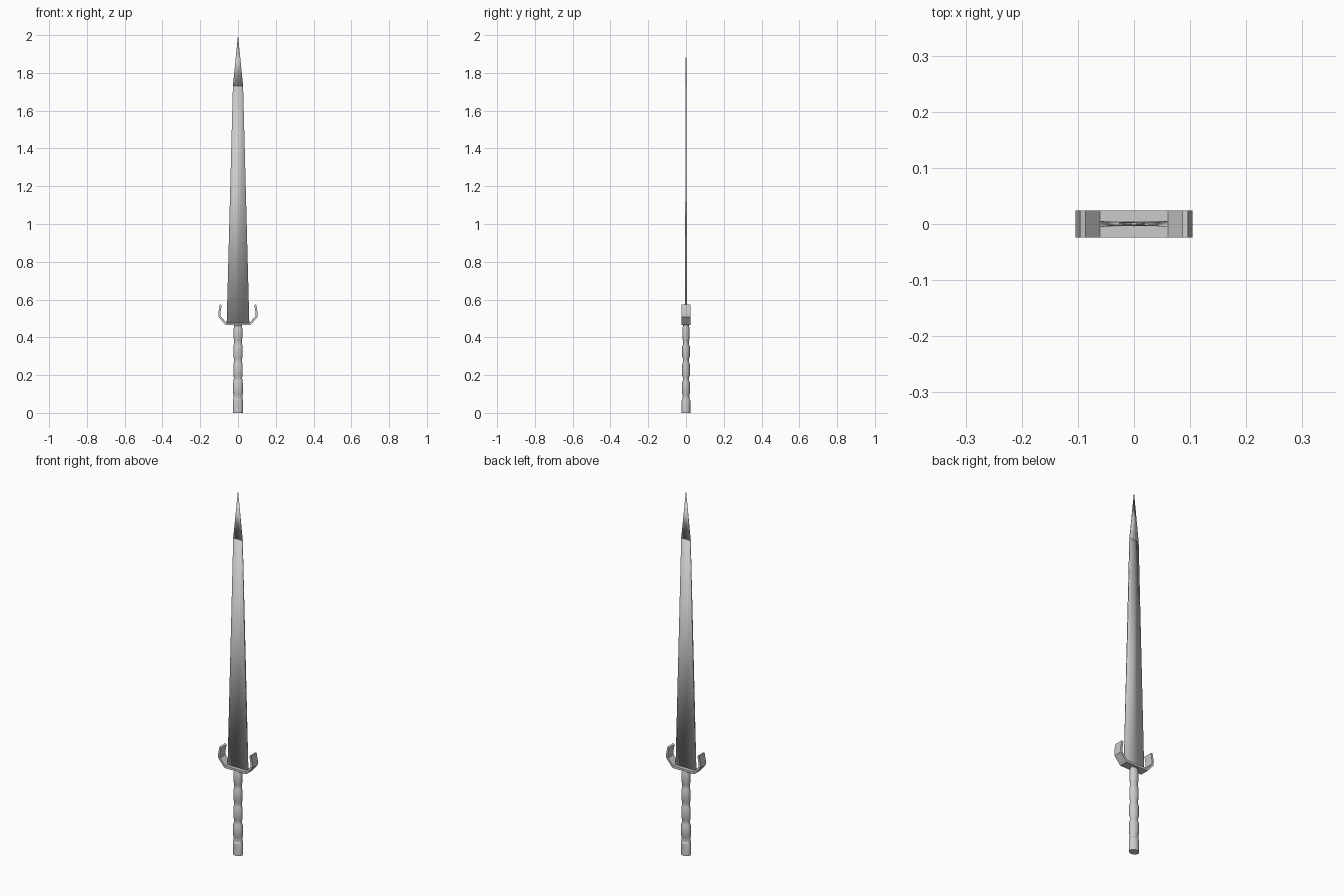
import bpy, bmesh, math

if "Cube" in bpy.data.objects:
    bpy.data.objects.remove(bpy.data.objects["Cube"])


def loft(name, rings, angle=None):
    """Skin a stack of closed rings (a one-point ring makes an apex) and cap the ends."""
    bm = bmesh.new()
    loops = [[bm.verts.new(p) for p in ring] for ring in rings]
    for a, b in zip(loops, loops[1:]):
        n = len(a)
        for i in range(n):
            j = (i + 1) % n
            if len(b) == 1:
                bm.faces.new((a[i], a[j], b[0]))
            else:
                bm.faces.new((a[i], a[j], b[j], b[i]))
    bm.faces.new(loops[0][::-1])
    if len(loops[-1]) > 1:
        bm.faces.new(loops[-1])
    bmesh.ops.recalc_face_normals(bm, faces=bm.faces)
    mesh = bpy.data.meshes.new(name)
    bm.to_mesh(mesh)
    bm.free()
    ob = bpy.data.objects.new(name, mesh)
    bpy.context.collection.objects.link(ob)
    bpy.ops.object.select_all(action='DESELECT')
    bpy.context.view_layer.objects.active = ob
    ob.select_set(True)
    if angle is None:
        bpy.ops.object.shade_smooth()
    else:
        bpy.ops.object.shade_smooth_by_angle(angle=math.radians(angle))
    return ob


def blade_ring(w, t, z):
    """Flat blade section with a centre line on both faces."""
    return [(-w, -t, z), (0, -t * 0.8, z), (w, -t, z),
            (w, t, z), (0, t * 0.8, z), (-w, t, z)]


def oval_ring(rx, ry, z, n=16):
    return [(rx * math.cos(2 * math.pi * i / n), ry * math.sin(2 * math.pi * i / n), z)
            for i in range(n)]


# blade and separate point, softly shaded along their length
loft("blade", [blade_ring(0.060, 0.005, 0.472), blade_ring(0.027, 0.003, 1.73)])
loft("blade_point", [blade_ring(0.027, 0.003, 1.73), [(0, 0, 2.0)]])

# guard: flat strip bent upward into a hook on each side
outer = [(0.066, 0.465), (0.103, 0.508), (0.104, 0.532), (0.096, 0.574)]
inner = [(0.086, 0.571), (0.093, 0.530), (0.092, 0.512), (0.061, 0.477)]
half = outer + inner
profile = half + [(-x, z) for x, z in reversed(half)]
# hook strips are lofted across the depth of the guard
loft("guard", [[(x, y, z) for x, z in profile] for y in (-0.024, 0.024)], 30)

# grip: pommel and swellings separated by narrow grooves
grip = [(0.027, 0.023, 0.0), (0.027, 0.023, 0.066), (0.024, 0.018, 0.074)]
for k in range(4):
    z = 0.092 + 0.097 * k
    s = 1 - 0.04 * k
    grip += [(0.023 * s, 0.017 * s, z), (0.026 * s, 0.022 * s, z + 0.012),
             (0.026 * s, 0.022 * s, z + 0.066), (0.023 * s, 0.017 * s, z + 0.078)]
grip.append((0.022, 0.018, 0.468))
loft("grip", [oval_ring(*g) for g in grip], 25)
